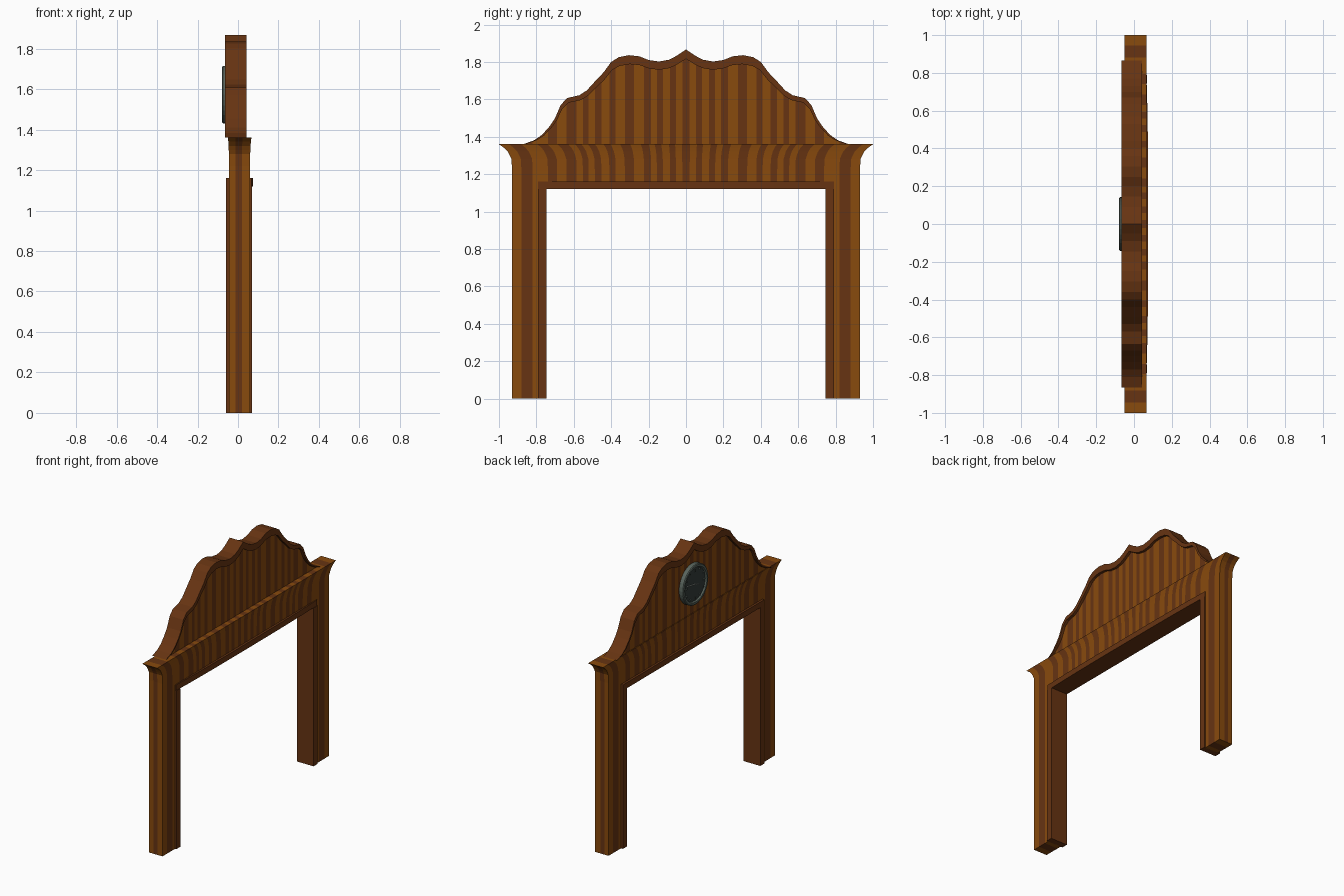
import bpy, bmesh, math, random
from mathutils import Matrix

if "Cube" in bpy.data.objects:
    bpy.data.objects.remove(bpy.data.objects["Cube"])

random.seed(4)


def material(name, r, g, b):
    m = bpy.data.materials.new(name)
    m.diffuse_color = (r, g, b, 1)
    m.use_nodes = True
    m.node_tree.nodes["Principled BSDF"].inputs["Base Color"].default_value = m.diffuse_color
    return m


LIGHT = material("light_wood", 0.25, 0.069, 0.004)
DARK = material("dark_wood", 0.135, 0.034, 0.006)
METAL = material("clock_metal", 0.10, 0.13, 0.11)
FACE = material("clock_face", 0.035, 0.047, 0.044)
PALE = material("clock_marks", 0.25, 0.29, 0.26)


def finish(bm, name, mats):
    bmesh.ops.remove_doubles(bm, verts=bm.verts, dist=1e-5)
    bmesh.ops.recalc_face_normals(bm, faces=bm.faces)
    mesh = bpy.data.meshes.new(name)
    bm.to_mesh(mesh)
    bm.free()
    for m in mats:
        mesh.materials.append(m)
    ob = bpy.data.objects.new(name, mesh)
    bpy.context.collection.objects.link(ob)
    return ob


def quad(bm, pts, mat=0):
    bm.faces.new([bm.verts.new(p) for p in pts]).material_index = mat


def box(name, x0, x1, y0, y1, z0, z1, mat):
    bm = bmesh.new()
    bmesh.ops.create_cube(bm, size=1)
    for v in bm.verts:
        v.co = ((x0 + x1) / 2 + v.co.x * (x1 - x0), (y0 + y1) / 2 + v.co.y * (y1 - y0),
                (z0 + z1) / 2 + v.co.z * (z1 - z0))
    return finish(bm, name, [mat])


# Plank stripe edges, mirrored about y = 0
EDGES = [0.02]
while EDGES[-1] < 0.73:
    EDGES.append(EDGES[-1] + random.uniform(0.028, 0.055))
EDGES += [0.82, 0.88, 0.93]


def stripe(y):
    return (len(EDGES) - sum(e <= abs(y) for e in EDGES) + 1) % 2


def slab(name, xs, ys, rows, warp=lambda x, y, z: (x, y, z)):
    """Striped board: rows(y) gives the z levels of a column edge."""
    bm = bmesh.new()
    n = len(rows(ys[0]))

    def p(x, y, k):
        return warp(x, y, rows(y)[k])

    for a, b in zip(ys, ys[1:]):
        m = stripe((a + b) / 2)
        for x in (xs[0], xs[-1]):
            for k in range(n - 1):
                quad(bm, [p(x, a, k), p(x, b, k), p(x, b, k + 1), p(x, a, k + 1)], m)
        for c, d in zip(xs, xs[1:]):
            for k in (0, n - 1):
                quad(bm, [p(c, a, k), p(d, a, k), p(d, b, k), p(c, b, k)], m)
    for j, (c, d) in enumerate(zip(xs, xs[1:])):
        for y in (ys[0], ys[-1]):
            for k in range(n - 1):
                quad(bm, [p(c, y, k), p(d, y, k), p(d, y, k + 1), p(c, y, k + 1)], j % 2)
    return finish(bm, name, [LIGHT, DARK])


# Posts with inner trim
XS = [-0.045, -0.012, 0.02, 0.06]
for s, side in ((-1, "left"), (1, "right")):
    ys = sorted(s * e for e in (0.785, 0.82, 0.88, 0.93))
    slab(side + "_post", XS, ys, lambda y: [0, 1.16])
    y0, y1 = sorted((s * 0.745, s * 0.79))
    box(side + "_post_trim", -0.06, 0.07, y0, y1, 0, 1.12, DARK)

# Lintel with flared crown
FLARE = {1.16: 0, 1.22: 0, 1.28: 0.003, 1.30: 0.012, 1.32: 0.023, 1.34: 0.042, 1.36: 0.07}


def crown(x, y, z):
    f = FLARE[z]
    return (x * (1 + f * 1.5), y * (1 + f / 0.93), z)


slab("lintel", XS, [-e for e in reversed(EDGES)] + EDGES, lambda y: list(FLARE), crown)

# Lintel trim strip, slightly bowed towards +x
bm = bmesh.new()
N = 10
sec = []
for i in range(N + 1):
    y = -0.79 + 1.58 * i / N
    xf = 0.066 + 0.009 * (1 - abs(y / 0.79) ** 3)
    sec.append([(-0.06, y, 1.12), (xf, y, 1.12), (xf, y, 1.16), (-0.06, y, 1.16)])
for a, b in zip(sec, sec[1:]):
    for k in range(4):
        quad(bm, [a[k], a[(k + 1) % 4], b[(k + 1) % 4], b[k]])
quad(bm, sec[0])
quad(bm, sec[-1])
finish(bm, "lintel_trim", [DARK])

# Crest outline
half = [(0, 1.867), (0.05, 1.833), (0.09, 1.812), (0.145, 1.802), (0.2, 1.81), (0.25, 1.83),
        (0.305, 1.836), (0.36, 1.825), (0.4, 1.8), (0.44, 1.745), (0.49, 1.692), (0.53, 1.648),
        (0.57, 1.622), (0.635, 1.607), (0.67, 1.57), (0.70, 1.50), (0.73, 1.455),
        (0.77, 1.41), (0.81, 1.382), (0.865, 1.362)]
outer = [(-y, z) for y, z in reversed(half[1:])] + half
inner = [(y * 0.988, 1.36 + (z - 1.36) * 0.9) for y, z in outer]

# Crest rim
bm = bmesh.new()
XB, XF = -0.065, 0.042
ring = [[(XB, *o), (XF, *o), (XF, *i), (XB, *i)] for o, i in zip(outer, inner)]
for a, b in zip(ring, ring[1:]):
    for k in range(4):
        quad(bm, [a[k], a[(k + 1) % 4], b[(k + 1) % 4], b[k]])
quad(bm, ring[0])
quad(bm, ring[-1])
finish(bm, "crest_rim", [DARK])


# Crest panel
def top(y):
    for (a, za), (b, zb) in zip(inner, inner[1:]):
        if a <= y <= b:
            return za + (zb - za) * (y - a) / (b - a)
    return inner[0][1]


lim = inner[-1][0]
ys = sorted({round(y, 4) for y, z in inner} | {round(s * e, 4) for e in EDGES for s in (-1, 1) if e < lim})
slab("crest_panel", [-0.045, 0.024], ys, lambda y: [1.355, top(y)])

# Clock on the -x side
CZ = 1.573


def lathe(name, profile, mat, n=32):
    bm = bmesh.new()
    for i in range(n):
        t0, t1 = (2 * math.pi * k / n for k in (i, i + 1))
        for (r, x), (q, w) in zip(profile, profile[1:] + profile[:1]):
            quad(bm, [(x, r * math.cos(t0), CZ + r * math.sin(t0)),
                      (w, q * math.cos(t0), CZ + q * math.sin(t0)),
                      (w, q * math.cos(t1), CZ + q * math.sin(t1)),
                      (x, r * math.cos(t1), CZ + r * math.sin(t1))], 0)
    return finish(bm, name, [mat])


def bar(name, angle, r0, r1, w, mat):
    ob = box(name, -0.075, -0.066, -w / 2, w / 2, r0, r1, mat)
    ob.data.transform(Matrix.Translation((0, 0, CZ)) @ Matrix.Rotation(angle, 4, 'X'))


lathe("clock_ring", [(0.142, -0.04), (0.142, -0.074), (0.136, -0.079), (0.122, -0.079),
                     (0.116, -0.07), (0.116, -0.04)], METAL)
bm = bmesh.new()
bmesh.ops.create_cone(bm, cap_ends=True, segments=32, radius1=0.118, radius2=0.118, depth=0.028,
                      matrix=Matrix.Translation((-0.054, 0, CZ)) @ Matrix.Rotation(math.pi / 2, 4, 'Y'))
finish(bm, "clock_face", [FACE])
for i in range(12):
    big = i % 3 == 0
    bar(f"hour_mark_{i + 1}", i * math.pi / 6, 0.088 if big else 0.1, 0.112, 0.008 if big else 0.005, METAL)
bar("minute_hand", math.radians(-80), -0.015, 0.085, 0.006, PALE)
bar("hour_hand", math.radians(110), -0.01, 0.05, 0.008, PALE)
